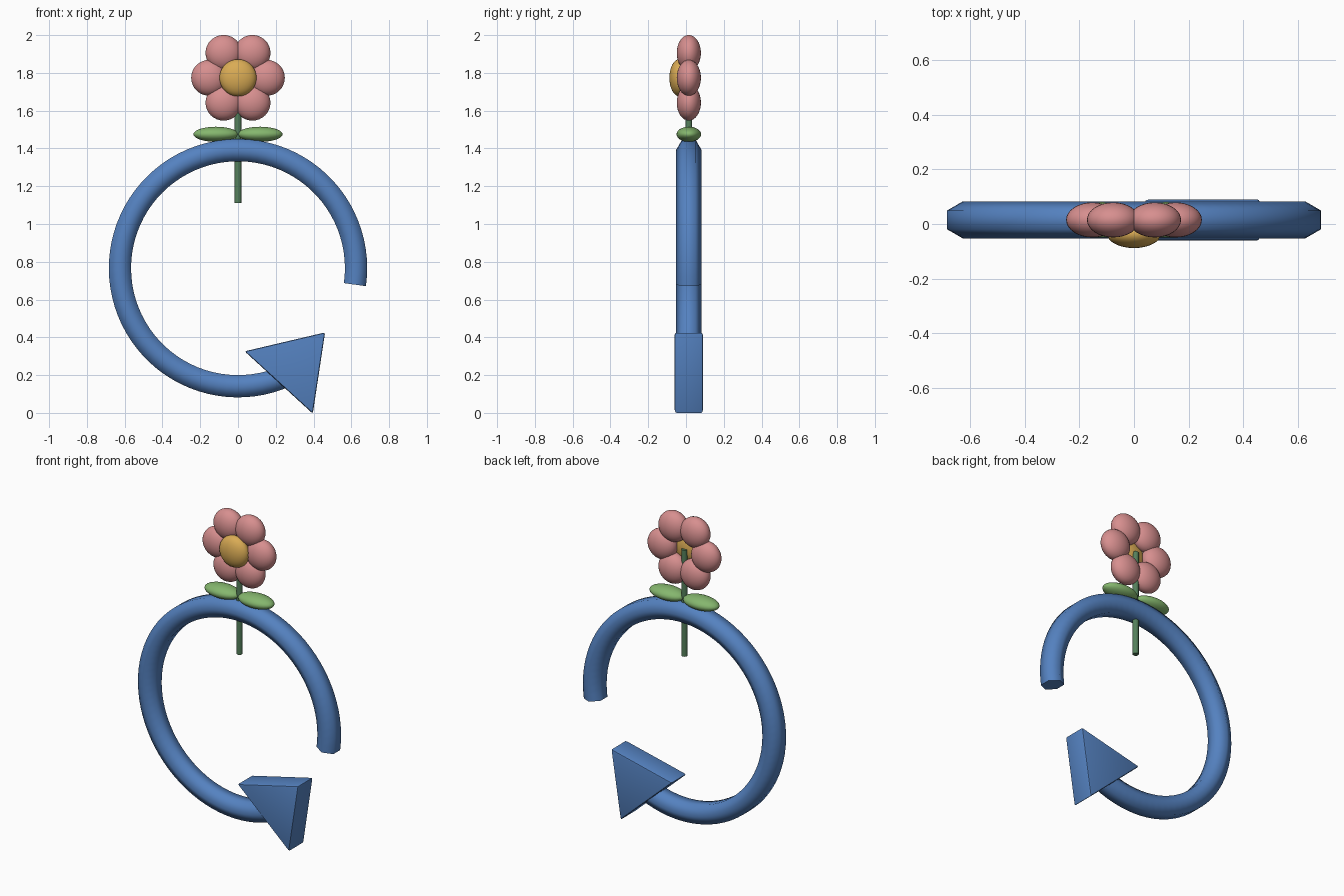
import bpy, bmesh, math
from mathutils import Matrix, Vector

if "Cube" in bpy.data.objects:
    bpy.data.objects.remove(bpy.data.objects["Cube"])

YC = 0.015  # depth of the middle plane


def material(name, rgb):
    m = bpy.data.materials.new(name)
    m.diffuse_color = (*rgb, 1)
    m.use_nodes = True
    m.node_tree.nodes["Principled BSDF"].inputs["Base Color"].default_value = m.diffuse_color
    return m


BLUE = material("blue", (0.09, 0.223, 0.53))
PINK = material("pink", (0.68, 0.275, 0.275))
GOLD = material("gold", (0.70, 0.41, 0.09))
LEAF = material("leaf green", (0.235, 0.47, 0.155))
STEM = material("stem green", (0.09, 0.215, 0.105))


def finish(name, bm, mat, angle=50):
    bmesh.ops.recalc_face_normals(bm, faces=bm.faces)
    me = bpy.data.meshes.new(name)
    bm.to_mesh(me)
    bm.free()
    ob = bpy.data.objects.new(name, me)
    bpy.context.collection.objects.link(ob)
    me.materials.append(mat)
    bpy.ops.object.select_all(action='DESELECT')
    ob.select_set(True)
    bpy.context.view_layer.objects.active = ob
    bpy.ops.object.shade_smooth_by_angle(angle=math.radians(angle))
    return ob


def ellipsoid(name, centre, radii, mat):
    bm = bmesh.new()
    bmesh.ops.create_uvsphere(bm, u_segments=32, v_segments=16, radius=1)
    bmesh.ops.transform(bm, verts=bm.verts,
                        matrix=Matrix.Translation(centre) @ Matrix.Diagonal((*radii, 1)))
    return finish(name, bm, mat)


# Open ring: a hexagonal tube swept along an arc
RING_Z, RING_R, TUBE_R, STEPS, SIDES = 0.766, 0.625, 0.068, 72, 6
A0, A1 = math.radians(-8), math.radians(294)
bm = bmesh.new()
loops = []
for i in range(STEPS + 1):
    a = A0 + (A1 - A0) * i / STEPS
    loop = []
    for k in range(SIDES):
        t = math.tau * (k + 0.5) / SIDES
        r = RING_R + TUBE_R * math.cos(t)
        loop.append(bm.verts.new((r * math.cos(a), YC + TUBE_R * math.sin(t),
                                  RING_Z + r * math.sin(a))))
    loops.append(loop)
for p, q in zip(loops, loops[1:]):
    for k in range(SIDES):
        n = (k + 1) % SIDES
        bm.faces.new((p[k], p[n], q[n], q[k]))
bm.faces.new(loops[0])
bm.faces.new(loops[-1])
finish("ring", bm, BLUE, 65)

# Arrow head: extruded triangle with softened edges
bm = bmesh.new()
tri = [bm.verts.new((x, YC - 0.075, z)) for x, z in
       ((0.035, 0.326), (0.461, 0.426), (0.396, -0.004))]
face = bm.faces.new(tri)
ext = bmesh.ops.extrude_face_region(bm, geom=[face])
bmesh.ops.translate(bm, vec=Vector((0, 0.15, 0)),
                    verts=[g for g in ext["geom"] if isinstance(g, bmesh.types.BMVert)])
bmesh.ops.recalc_face_normals(bm, faces=bm.faces)
bmesh.ops.bevel(bm, geom=bm.edges[:], offset=0.01, segments=2, profile=0.5, affect='EDGES')
finish("arrow_head", bm, BLUE, 40)

# Stem
bm = bmesh.new()
bmesh.ops.create_cone(bm, cap_ends=True, segments=12, radius1=0.018, radius2=0.018, depth=0.67,
                      matrix=Matrix.Translation((0, YC, 1.445)))
finish("stem", bm, STEM)

# Pair of leaves
for side, label in ((-1, "left"), (1, "right")):
    ellipsoid(f"leaf_{label}", (side * 0.117, YC, 1.475), (0.119, 0.065, 0.04), LEAF)

# Flower: six petals around a domed centre
FLOWER_Z = 1.774
for i in range(6):
    a = math.tau * i / 6
    ellipsoid(f"petal_{i + 1}", (0.152 * math.cos(a), YC, FLOWER_Z + 0.152 * math.sin(a)),
              (0.096, 0.064, 0.095), PINK)
ellipsoid("flower_centre", (0, -0.036, FLOWER_Z), (0.098, 0.052, 0.098), GOLD)
